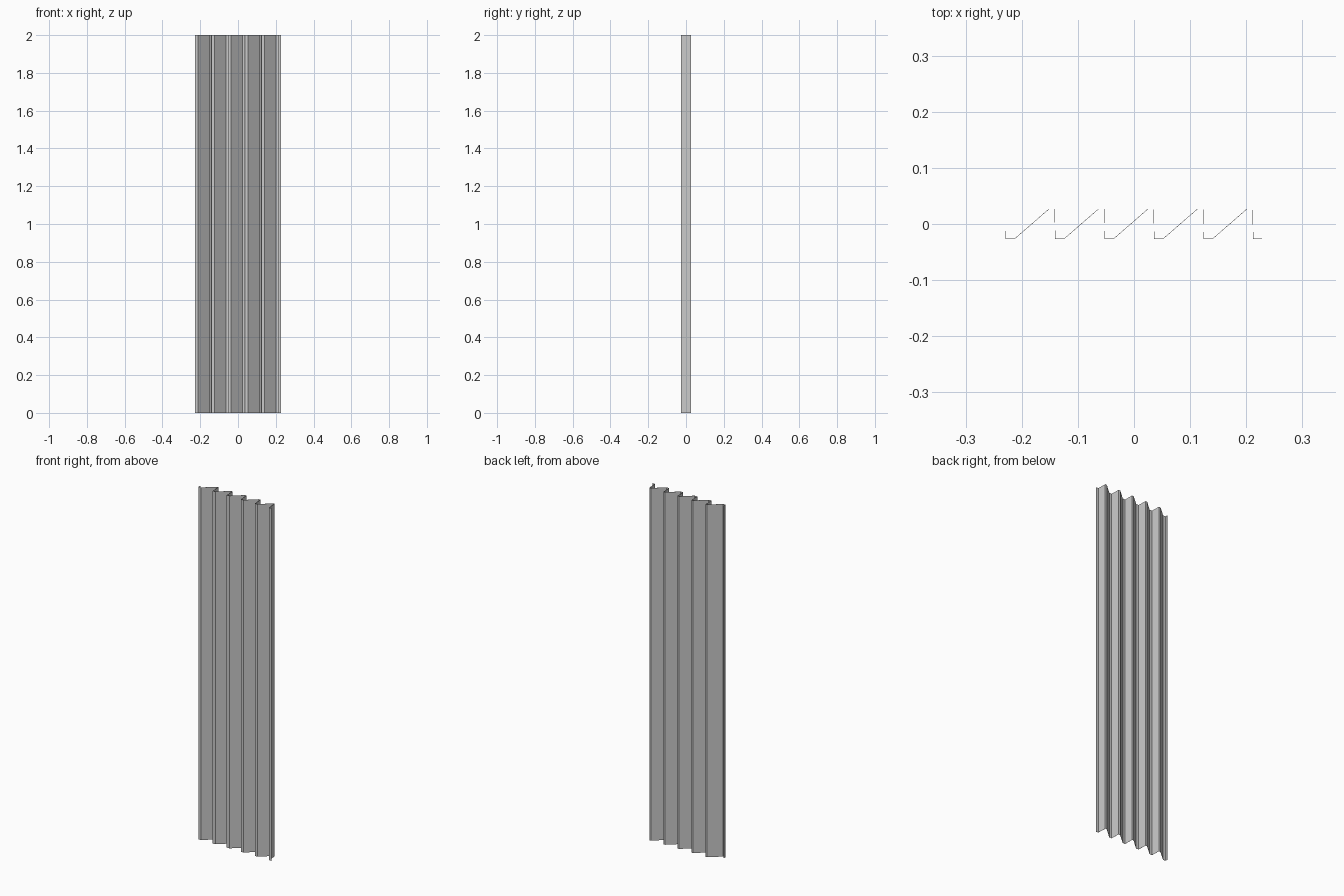
import bpy, bmesh

if "Cube" in bpy.data.objects:
    bpy.data.objects.remove(bpy.data.objects["Cube"])

HEIGHT = 2.0
LOW, HIGH = -0.0262, 0.0268
PITCH = 0.0882
TEETH = 5

# Sawtooth cross-section: small left lip, repeated ramp / crest / drop, flat right flange
profile = [(-0.2285, -0.0125), (-0.2285, LOW)]
for i in range(TEETH):
    x = -0.2125 + i * PITCH
    profile += [(x, LOW), (x + 0.061, HIGH), (x + 0.071, HIGH), (x + 0.0722, LOW)]
profile.append((0.2285, LOW))

# Extrude the cross-section upwards into a folded sheet
bm = bmesh.new()
verts = [bm.verts.new((x, y, 0)) for x, y in profile]
edges = [bm.edges.new(pair) for pair in zip(verts, verts[1:])]
result = bmesh.ops.extrude_edge_only(bm, edges=edges)
top = [v for v in result["geom"] if isinstance(v, bmesh.types.BMVert)]
bmesh.ops.translate(bm, verts=top, vec=(0, 0, HEIGHT))
bmesh.ops.recalc_face_normals(bm, faces=bm.faces)

mesh = bpy.data.meshes.new("corrugated_panel")
bm.to_mesh(mesh)
bm.free()
panel = bpy.data.objects.new("corrugated_panel", mesh)
bpy.context.collection.objects.link(panel)

# Thin sheet-metal thickness
sheet = panel.modifiers.new("sheet_thickness", "SOLIDIFY")
sheet.thickness = 0.0008
sheet.offset = 0
